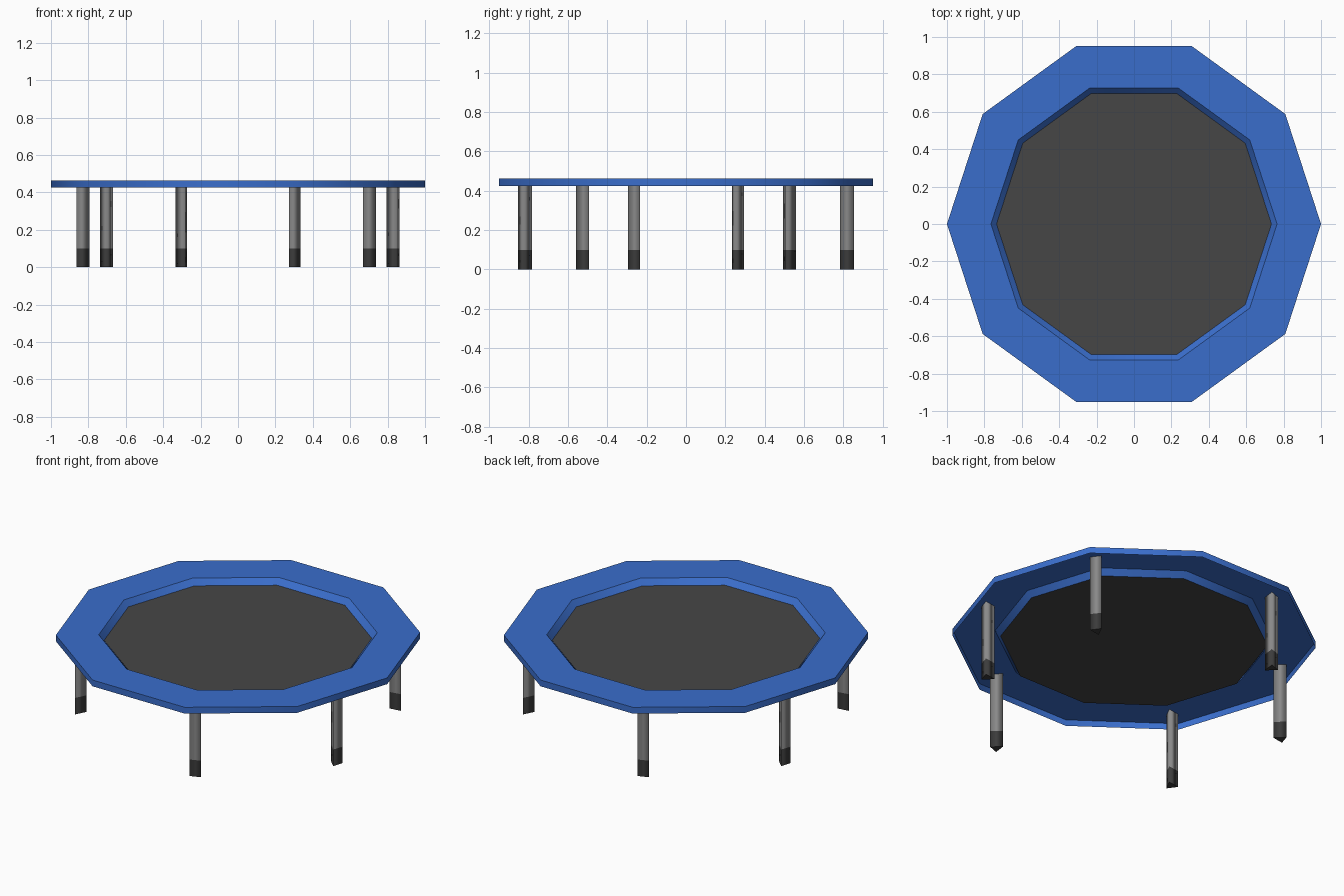
import bpy
import bmesh
from math import cos, sin, pi, radians, tau

cube = bpy.data.objects.get("Cube")
if cube:
    bpy.data.objects.remove(cube, do_unlink=True)

SIDES = 10


def material(name, rgb):
    mat = bpy.data.materials.new(name)
    mat.use_nodes = True
    mat.diffuse_color = (*rgb, 1)
    mat.node_tree.nodes["Principled BSDF"].inputs["Base Color"].default_value = (*rgb, 1)
    return mat


pad_blue = material("pad blue", (0.042, 0.155, 0.60))
mat_grey = material("jumping mat grey", (0.062, 0.062, 0.062))
leg_grey = material("steel grey", (0.25, 0.25, 0.25))
foot_grey = material("rubber dark grey", (0.045, 0.045, 0.045))


def finish(name, bm, mat):
    mesh = bpy.data.meshes.new(name)
    bm.to_mesh(mesh)
    bm.free()
    mesh.materials.append(mat)
    obj = bpy.data.objects.new(name, mesh)
    bpy.context.collection.objects.link(obj)
    return obj


def ring(bm, r, z):
    return [bm.verts.new((r * cos(tau * i / SIDES), r * sin(tau * i / SIDES), z))
            for i in range(SIDES)]


# Padded rim: an open shell with outer skirt, flat top and inner slope
bm = bmesh.new()
profile = [(1.0, 0.425), (1.0, 0.463), (0.765, 0.463), (0.735, 0.429)]
loops = [ring(bm, r, z) for r, z in profile]
for low, high in zip(loops, loops[1:]):
    for i in range(SIDES):
        j = (i + 1) % SIDES
        bm.faces.new((low[i], low[j], high[j], high[i]))
rim = finish("padded_rim", bm, pad_blue)
bpy.context.view_layer.objects.active = rim
rim.select_set(True)
bpy.ops.object.shade_smooth_by_angle(angle=radians(40))
rim.select_set(False)

# Jumping mat
bm = bmesh.new()
bm.faces.new(ring(bm, 0.735, 0.429))
finish("jumping_mat", bm, mat_grey)


def prism(name, angle, z0, z1, mat):
    """Three-sided post with its flat face turned outwards."""
    outline = [(0.895, -0.0325), (0.895, 0.0325), (0.831, 0.0)]
    c, s = cos(angle), sin(angle)
    bm = bmesh.new()
    low, high = [[bm.verts.new((r * c - t * s, r * s + t * c, z)) for r, t in outline]
                 for z in (z0, z1)]
    for i in range(3):
        j = (i + 1) % 3
        bm.faces.new((low[i], low[j], high[j], high[i])).smooth = True
    bm.faces.new(low[::-1])
    bm.faces.new(high)
    finish(name, bm, mat)


# Legs with rubber feet, in opposite pairs
for n, degrees in enumerate((36.5, -17.2, -70.2), 1):
    for label, turn in (("a", 0), ("b", pi)):
        angle = radians(degrees) + turn
        prism(f"leg_{n}{label}", angle, 0.10, 0.462, leg_grey)
        prism(f"rubber_foot_{n}{label}", angle, 0.0, 0.10, foot_grey)
